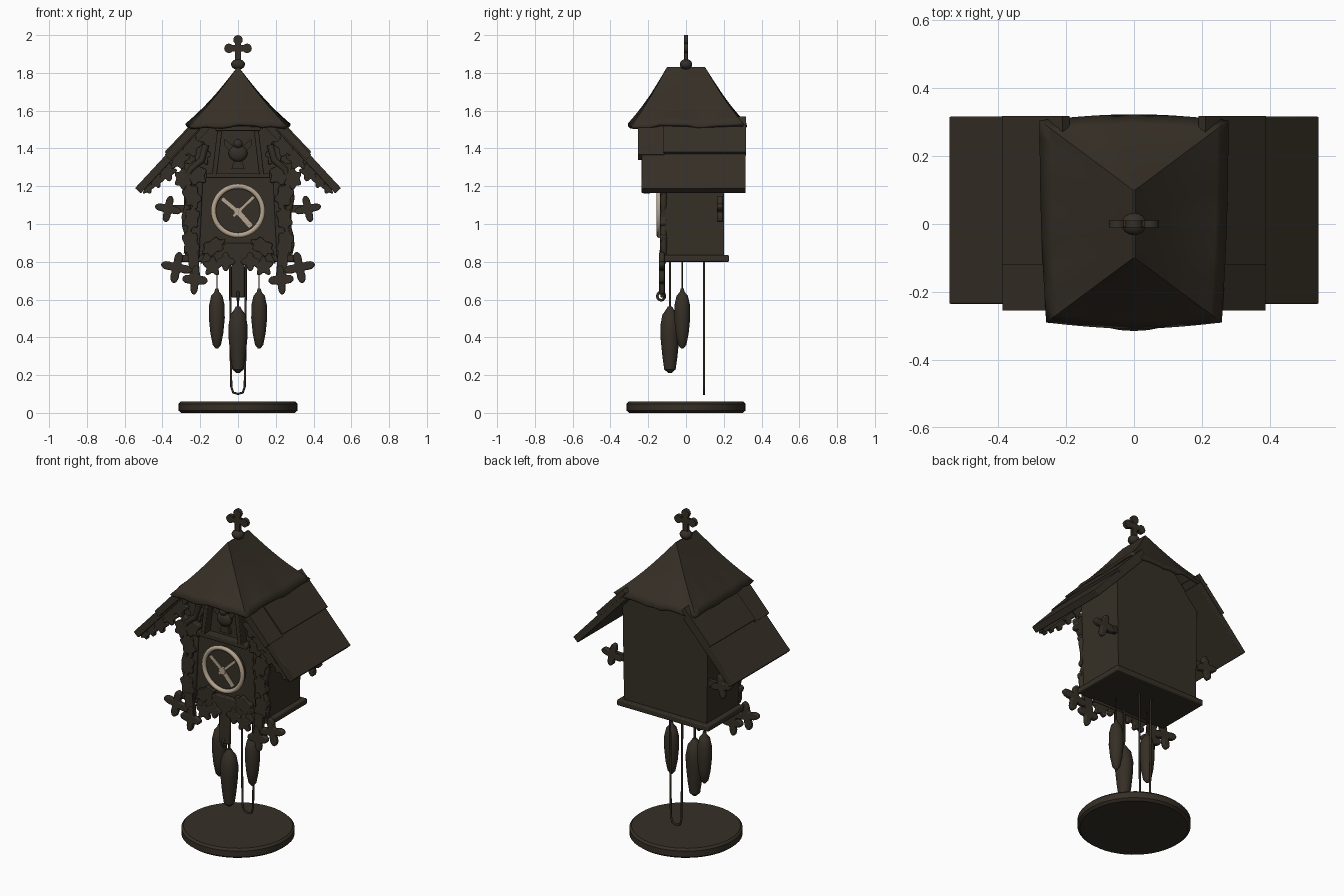
import bpy, bmesh, math, random
from math import sin, cos, pi, radians

if "Cube" in bpy.data.objects:
    bpy.data.objects.remove(bpy.data.objects["Cube"])
random.seed(4)

def material(name, rgb):
    m = bpy.data.materials.new(name)
    m.diffuse_color = (*rgb, 1)
    m.use_nodes = True
    m.node_tree.nodes["Principled BSDF"].inputs["Base Color"].default_value = m.diffuse_color
    return m

WOOD = material("dark_walnut", (0.036, 0.028, 0.019))
BONE = material("aged_bone", (0.46, 0.37, 0.27))

def finish(bm, name, mat=WOOD, bevel=0, smooth=True):
    bmesh.ops.recalc_face_normals(bm, faces=bm.faces)
    me = bpy.data.meshes.new(name)
    bm.to_mesh(me)
    bm.free()
    ob = bpy.data.objects.new(name, me)
    bpy.context.collection.objects.link(ob)
    me.materials.append(mat)
    if bevel:
        b = ob.modifiers.new("soft_edge", 'BEVEL')
        b.width, b.segments, b.limit_method = bevel, 2, 'ANGLE'
    if smooth:
        bpy.ops.object.select_all(action='DESELECT')
        ob.select_set(True)
        bpy.context.view_layer.objects.active = ob
        bpy.ops.object.shade_smooth_by_angle(angle=radians(35))
    return ob

def prism(name, pts, y0, y1, mat=WOOD, bevel=0):
    """Outline in x/z, extruded along y."""
    bm = bmesh.new()
    a = [bm.verts.new((x, y0, z)) for x, z in pts]
    b = [bm.verts.new((x, y1, z)) for x, z in pts]
    bm.faces.new(a)
    bm.faces.new(b[::-1])
    for i in range(len(a)):
        j = (i + 1) % len(a)
        bm.faces.new((a[i], b[i], b[j], a[j]))
    return finish(bm, name, mat, bevel)

def flip(pts, s):
    return [(x * s, z) for x, z in pts]

def bar(name, p, q, w, y0, y1, mat=WOOD, bevel=0):
    dx, dz = q[0] - p[0], q[1] - p[1]
    l = math.hypot(dx, dz)
    nx, nz = -dz / l * w / 2, dx / l * w / 2
    return prism(name, [(p[0] + nx, p[1] + nz), (q[0] + nx, q[1] + nz),
                        (q[0] - nx, q[1] - nz), (p[0] - nx, p[1] - nz)], y0, y1, mat, bevel)

def leaf(name, x, z, size, rot, y0, y1, lobes=4, depth=0.3, stretch=1, s=1):
    pts = []
    for i in range(40):
        t = 2 * pi * i / 40
        r = size * (1 - depth + depth * cos(lobes * t))
        u, v = r * cos(t) * stretch, r * sin(t)
        a = radians(rot)
        pts.append(((x + u * cos(a) - v * sin(a)) * s, z + u * sin(a) + v * cos(a)))
    return prism(name, pts, y0, y1, WOOD, 0.006)

def lathe(name, x, y, prof, mat=WOOD, n=24):
    bm = bmesh.new()
    rings = [[bm.verts.new((x + r * cos(2 * pi * i / n), y + r * sin(2 * pi * i / n), z))
              for i in range(n)] for r, z in prof]
    for a, b in zip(rings, rings[1:]):
        for i in range(n):
            bm.faces.new((a[i], a[(i + 1) % n], b[(i + 1) % n], b[i]))
    bm.faces.new(rings[0][::-1])
    bm.faces.new(rings[-1])
    return finish(bm, name, mat)

def tube(name, pts, r, mat=WOOD, cyclic=False):
    cu = bpy.data.curves.new(name, 'CURVE')
    cu.dimensions, cu.bevel_depth, cu.bevel_resolution = '3D', r, 2
    cu.use_fill_caps = True
    sp = cu.splines.new('POLY')
    sp.points.add(len(pts) - 1)
    for p, c in zip(sp.points, pts):
        p.co = (*c, 1)
    sp.use_cyclic_u = cyclic
    ob = bpy.data.objects.new(name, cu)
    bpy.context.collection.objects.link(ob)
    cu.materials.append(mat)
    bpy.ops.object.select_all(action='DESELECT')
    ob.select_set(True)
    bpy.context.view_layer.objects.active = ob
    bpy.ops.object.convert(target='MESH')
    return bpy.context.object

def ball(name, loc, scale):
    bm = bmesh.new()
    bmesh.ops.create_uvsphere(bm, u_segments=16, v_segments=10, radius=1)
    for v in bm.verts:
        v.co = [loc[k] + v.co[k] * scale[k] for k in range(3)]
    return finish(bm, name)

# round stand
lathe("stand_disc", 0, 0, [(0.30, 0), (0.315, 0.012), (0.315, 0.048), (0.303, 0.06)], n=48)

# case with gabled top, and floor plate
prism("case", [(-0.28, 0.81), (0.28, 0.81), (0.29, 1.41), (0.10, 1.62), (-0.10, 1.62), (-0.29, 1.41)],
      -0.11, 0.20)
prism("floor_plate", [(-0.31, 0.80), (0.31, 0.80), (0.31, 0.835), (-0.31, 0.835)], -0.12, 0.228, WOOD, 0.006)

# hipped upper roof: rings from the ragged eave to the ridge
bm = bmesh.new()
N, rows, rings = 12, 9, []
drop = [random.uniform(-0.012, 0.008) for _ in range(4 * N)]
for k in range(rows):
    t = k / (rows - 1)
    hx, y0, y1 = 0.275 * (1 - t) + 0.003, -0.29 + 0.19 * t, 0.305 - 0.205 * t
    c = [(-hx * 0.93, y0), (hx * 0.93, y0), (hx, y1), (-hx, y1)]
    ring = []
    for e in range(4):
        p, q = c[e], c[(e + 1) % 4]
        for i in range(N):
            f = i / N
            bow = 0.018 * sin(pi * f) * (1 - t)
            x = p[0] + (q[0] - p[0]) * f + (0, bow * 0.3, 0, -bow * 0.3)[e]
            y = p[1] + (q[1] - p[1]) * f + (-bow, 0, bow, 0)[e]
            z = 1.525 + 0.307 * t - 0.016 * sin(pi * t) + drop[e * N + i] * (1 - t) ** 3
            ring.append(bm.verts.new((x, y, z)))
    rings.append(ring)
for a, b in zip(rings, rings[1:]):
    for i in range(4 * N):
        bm.faces.new((a[i], a[(i + 1) % (4 * N)], b[(i + 1) % (4 * N)], b[i]))
bm.faces.new(rings[-1])
roof = finish(bm, "upper_roof")
sol = roof.modifiers.new("thickness", 'SOLIDIFY')
sol.thickness, sol.offset = 0.018, -1

for s in (-1, 1):
    # lower roof boards, shingle layer and front lip
    prism("lower_roof", flip([(0.545, 1.19), (0.515, 1.162), (0.20, 1.50), (0.23, 1.53)], s), -0.235, 0.316, WOOD, 0.004)
    prism("shingle_layer", flip([(0.388, 1.382), (0.368, 1.362), (0.19, 1.55), (0.21, 1.57)], s), -0.12, 0.318)
    prism("roof_front_lip", flip([(0.387, 1.368), (0.362, 1.34), (0.20, 1.51), (0.225, 1.545)], s), -0.255, -0.115)
    # carved leaves under the gable edge
    for x, z, r in ((0.475, 1.19, 0.03), (0.43, 1.225, 0.035), (0.375, 1.27, 0.045), (0.31, 1.34, 0.05), (0.25, 1.41, 0.055)):
        leaf("gable_leaf", x, z, r, -45, -0.225, -0.20, 5, 0.2, 1.3, s)
    bar("gable_board", (0.50 * s, 1.18), (0.15 * s, 1.54), 0.05, -0.222, -0.19)
    # carved branch and leaves on the case front
    tube("branch", [(0.27 * s + 0.012 * sin(i * 1.3), -0.118, 0.84 + i * 0.05) for i in range(9)]
         + [(0.25 * s, -0.13, 1.29), (0.19 * s, -0.135, 1.34), (0.17 * s, -0.135, 1.42)], 0.018)
    for x, z, r, a, st in ((0.25, 0.90, 0.048, 80, 1.7), (0.245, 1.03, 0.045, 100, 1.6), (0.245, 1.15, 0.05, 70, 1.5),
                           (0.23, 1.27, 0.06, 40, 1.3), (0.20, 1.38, 0.05, 60, 1.5),
                           (0.13, 0.88, 0.045, 150, 1.6), (0.29, 1.24, 0.05, 90, 1.2)):
        leaf("front_leaf", x, z, r, a, -0.138, -0.105, 6, 0.14, st, s)
    bar("front_post", (0.235 * s, 0.82), (0.215 * s, 1.25), 0.06, -0.128, -0.105, WOOD, 0.008)
    # side leaves near the back
    leaf("side_leaf", 0.37, 1.08, 0.072, 12, 0.165, 0.195, 4, 0.3, 1, s)
    bar("side_leaf_stem", (0.27 * s, 1.08), (0.35 * s, 1.08), 0.04, 0.168, 0.192)
    # leaf fringe along the bottom
    leaf("corner_leaf", 0.325, 0.77, 0.085, 12, -0.142, -0.115, 4, 0.32, 1, s)
    leaf("hanging_leaf", 0.228, 0.705, 0.080, 5, -0.142, -0.115, 4, 0.28, 0.85, s)
    leaf("small_leaf", 0.135, 0.775, 0.055, 20, -0.142, -0.115, 5, 0.2, 1, s)
    bar("hanging_leaf_stem", (0.228 * s, 0.72), (0.24 * s, 0.86), 0.055, -0.14, -0.115)
    leaf("inner_leaf", 0.065, 0.80, 0.05, 0, -0.142, -0.115, 4, 0.2, 1, s)
    # window frame sides
    bar("window_side", (0.125 * s, 1.26), (0.095 * s, 1.51), 0.026, -0.165, -0.105, WOOD, 0.004)
    # cone-shaped weights on thin cords
    lathe("cone_weight", 0.112 * s, -0.02, [(0.006, 0.34), (0.022, 0.36), (0.034, 0.42), (0.042, 0.50),
          (0.041, 0.57), (0.030, 0.62), (0.013, 0.64), (0.008, 0.658)])
    tube("weight_cord", [(0.112 * s, -0.02, 0.65), (0.112 * s, -0.02, 0.81)], 0.003)

# window top, ledge and carved bird
bar("window_top", (-0.12, 1.505), (0.12, 1.505), 0.024, -0.168, -0.105, WOOD, 0.004)
bar("window_ledge", (-0.17, 1.255), (0.17, 1.255), 0.024, -0.165, -0.105, WOOD, 0.004)
ball("bird_body", (0, -0.13, 1.375), (0.05, 0.025, 0.045))
ball("bird_head", (0, -0.14, 1.425), (0.025, 0.022, 0.024))
for s in (-1, 1):
    prism("bird_wing", flip([(0.02, 1.36), (0.075, 1.42), (0.07, 1.45), (0.02, 1.41)], s), -0.135, -0.115)
prism("bird_tail", [(-0.012, 1.36), (0.012, 1.36), (0.035, 1.29), (-0.035, 1.29)], -0.13, -0.11)

# bottom centre drop and hook
prism("bottom_crest", [(-0.20, 0.79), (0.20, 0.79), (0.17, 0.85), (0.06, 0.90), (-0.06, 0.90), (-0.17, 0.85)],
      -0.135, -0.105, WOOD, 0.006)
bar("centre_drop", (0, 0.61), (0, 0.84), 0.07, -0.135, -0.11, WOOD, 0.008)
tube("hook_ring", [(0, -0.132 + 0.02 * cos(i * pi / 6), 0.618 + 0.022 * sin(i * pi / 6)) for i in range(12)], 0.007, cyclic=True)

# clock dial, ring and hands
def dial_ring(r, n=48):
    return [(r * cos(2 * pi * i / n), z) for i, z in ((i, 1.07 + r * sin(2 * pi * i / n)) for i in range(n))]
prism("dial_disc", dial_ring(0.13), -0.132, -0.105)
tube("dial_ring", [(x, -0.143, z) for x, z in dial_ring(0.13)], 0.0135, BONE, True)
bar("minute_hand", (-0.025, 1.04), (0.085, 1.145), 0.016, -0.152, -0.146, BONE)
bar("hour_hand", (-0.085, 1.135), (0.0, 1.065), 0.022, -0.150, -0.144, BONE)
bar("hand_tail", (0.0, 1.065), (0.07, 0.985), 0.030, -0.149, -0.143, BONE)
prism("hand_hub", [(x * 0.17, 1.07 + (z - 1.07) * 0.17 - 0.005) for x, z in dial_ring(0.13, 16)], -0.156, -0.142, BONE)

# pendulum cone and rod
lathe("pendulum_cone", 0, -0.085, [(0.008, 0.21), (0.030, 0.23), (0.040, 0.30), (0.050, 0.40), (0.051, 0.46),
      (0.040, 0.52), (0.022, 0.545), (0.012, 0.562)])
tube("pendulum_rod", [(0, -0.085, 0.55), (0, -0.085, 0.81)], 0.006)

# looped chain behind
tube("chain_loop", [(-0.042, 0.095, 0.81), (-0.038, 0.095, 0.30), (-0.036, 0.095, 0.14), (-0.026, 0.095, 0.108), (0, 0.095, 0.10),
     (0.026, 0.095, 0.108), (0.036, 0.095, 0.14), (0.038, 0.095, 0.30), (0.042, 0.095, 0.81)], 0.006)

# ridge ball and trefoil cross
ball("finial_ball", (0, 0, 1.845), (0.037, 0.033, 0.028))
bar("cross_upright", (0, 1.84), (0, 1.985), 0.034, -0.01, 0.01, WOOD, 0.003)
bar("cross_arms", (-0.05, 1.93), (0.05, 1.93), 0.036, -0.0095, 0.0095, WOOD, 0.003)
for x, z in ((-0.048, 1.93), (0.048, 1.93), (0, 1.975)):
    prism("cross_tip", [(x + 0.025 * cos(i * pi / 8), z + 0.025 * sin(i * pi / 8)) for i in range(16)], -0.011, 0.011)
